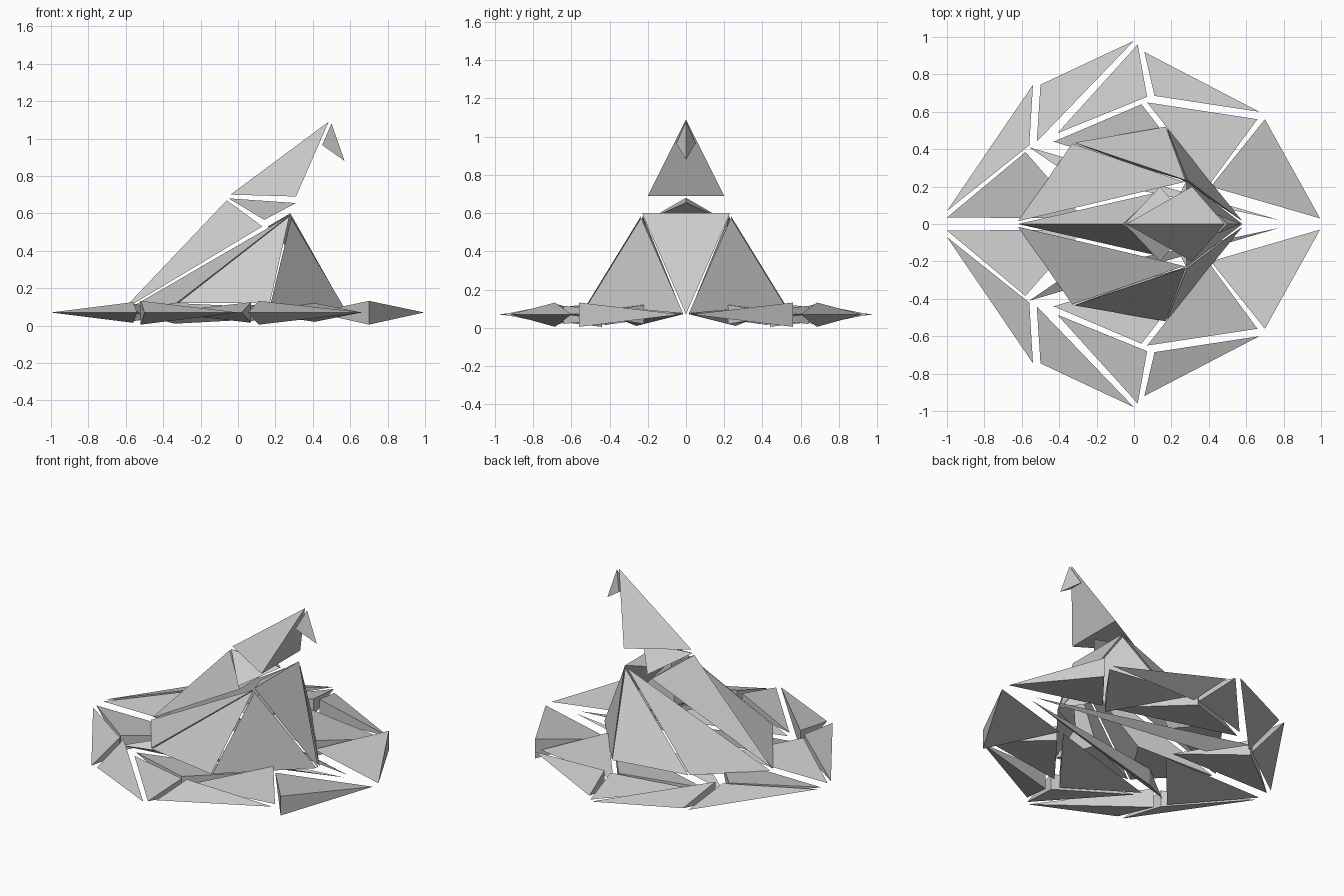
import bpy, bmesh


def shard(name, pts):
    """Flat-faced convex shard around a few corner points."""
    bm = bmesh.new()
    for p in pts:
        bm.verts.new(p)
    bmesh.ops.convex_hull(bm, input=bm.verts[:])
    bmesh.ops.recalc_face_normals(bm, faces=bm.faces[:])
    me = bpy.data.meshes.new(name)
    bm.to_mesh(me)
    bm.free()
    ob = bpy.data.objects.new(name, me)
    bpy.context.collection.objects.link(ob)


def pair(name, pts):
    """Shard plus its mirror image across y = 0."""
    shard(name + "_back", pts)
    shard(name + "_front", [(x, -y, z) for x, y, z in pts])


def brim(name, edge, a, b, lo=0.005, hi=0.132):
    """Brim wedge: upright edge at one corner, two sharp corners."""
    pair(name, [(*edge, lo), (*edge, hi), (*a, 0.07), (*b, 0.07)])


# Outer ring of the brim
brim("brim_tip", (0.70, 0.56), (0.995, 0.03), (0.41, 0.20))
brim("brim_side_right", (0.11, 0.685), (0.055, 0.92), (0.67, 0.60))
brim("brim_side_left", (-0.52, 0.44), (-0.50, 0.745), (0.0, 0.98))
brim("brim_corner", (-0.56, 0.42), (-0.54, 0.745), (-1.0, 0.07), 0.015, 0.125)

# Inner ring of the brim
brim("brim_inner_side", (0.07, 0.68), (0.02, 0.96), (-0.41, 0.485), 0.015, 0.125)
brim("brim_inner_right", (0.41, 0.22), (0.07, 0.65), (0.66, 0.56), 0.02, 0.12)
brim("brim_inner_left", (0.04, 0.64), (-0.43, 0.44), (0.38, 0.20), 0.02, 0.115)
brim("brim_heel", (-0.58, 0.385), (-1.0, 0.035), (-0.27, 0.03), 0.02, 0.12)
brim("brim_sliver", (-0.34, 0.26), (-0.56, 0.41), (0.78, 0.02), 0.01, 0.12)

# Crown panels
pair("crown_rear", [(-0.62, 0.015, 0.07), (-0.33, 0.43, 0.12),
                    (0.27, 0.225, 0.585), (-0.15, 0.14, 0.15)])
pair("crown_side", [(-0.32, 0.435, 0.12), (0.17, 0.52, 0.12),
                    (0.275, 0.235, 0.585), (0.04, 0.30, 0.16)])
pair("crown_cheek", [(0.175, 0.515, 0.12), (0.58, 0.015, 0.075),
                     (0.285, 0.235, 0.575), (0.25, 0.24, 0.17)])
shard("crown_face", [(0.28, -0.23, 0.60), (0.28, 0.23, 0.60),
                     (0.58, 0, 0.07), (0.16, 0, 0.53)])
shard("crown_back_ridge", [(-0.62, 0, 0.08), (-0.06, 0, 0.67),
                           (0.13, 0.17, 0.53), (0.13, -0.17, 0.53)])

# Bent peak
shard("peak_collar", [(-0.05, 0, 0.68), (0.31, 0, 0.655),
                      (0.14, 0.20, 0.565), (0.14, -0.20, 0.565)])
shard("peak", [(-0.04, 0, 0.70), (0.31, 0.20, 0.69),
               (0.31, -0.20, 0.69), (0.485, 0, 1.09)])
shard("peak_drop", [(0.50, 0, 1.08), (0.57, 0, 0.88),
                    (0.45, 0.05, 0.965), (0.45, -0.05, 0.965)])
